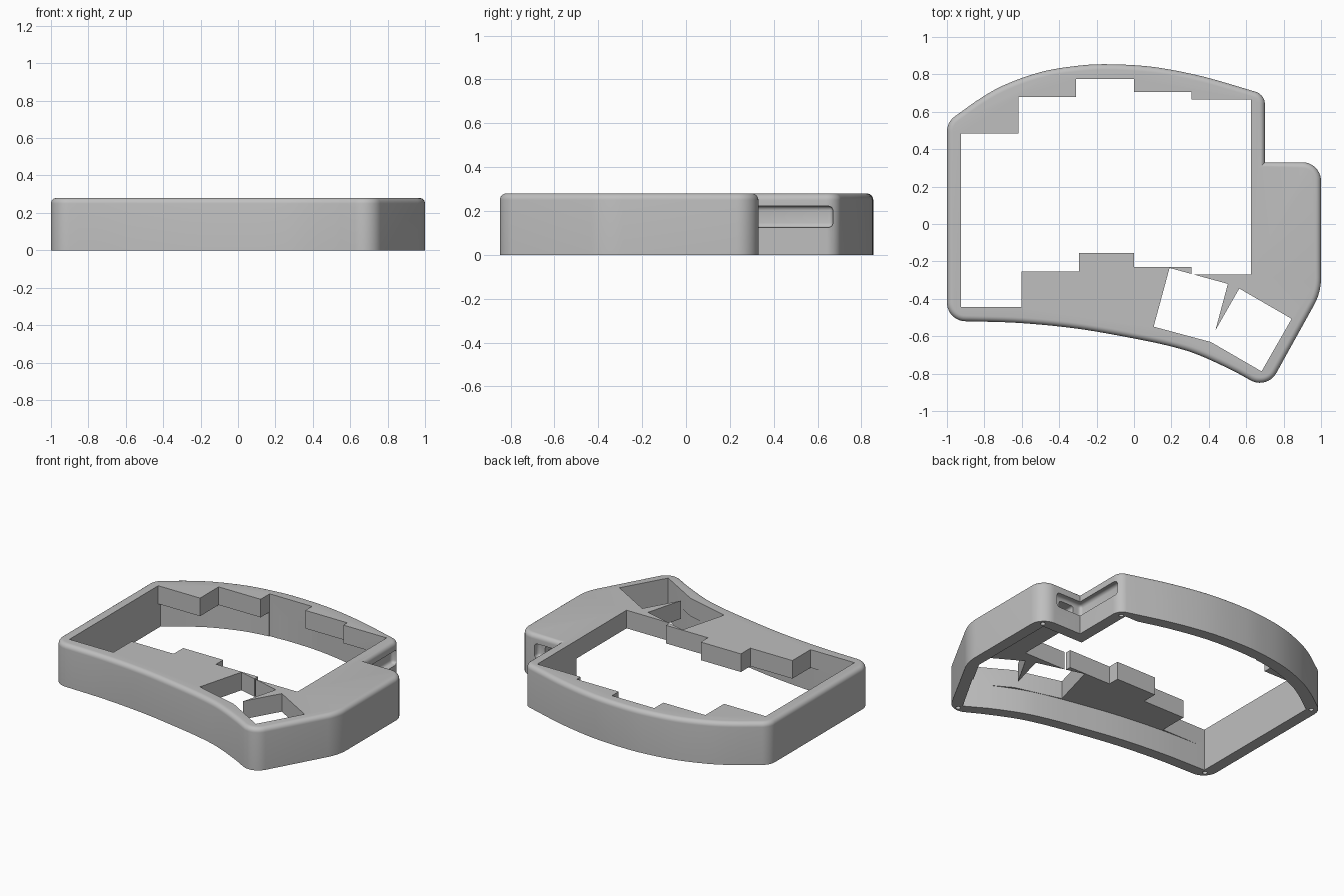
import bpy, bmesh, math
from mathutils import Vector

cube = bpy.data.objects.get("Cube")
if cube:
    bpy.data.objects.remove(cube, do_unlink=True)

HEIGHT, WALL, FILLET, CEILING = 0.28, 0.075, 0.03, 0.16

grey = bpy.data.materials.new("light_grey")
grey.use_nodes = True
grey.diffuse_color = (0.52, 0.52, 0.52, 1)
grey.node_tree.nodes["Principled BSDF"].inputs["Base Color"].default_value = (0.52, 0.52, 0.52, 1)


def curve(points, steps=6):
    """Smooth curve through the points; the first and last only set the tangents."""
    p = [Vector(q) for q in points]
    out = []
    for a, b, c, d in zip(p, p[1:], p[2:], p[3:]):
        for i in range(steps):
            t = i / steps
            out.append(0.5 * (2 * b + (c - a) * t + (2 * a - 5 * b + 4 * c - d) * t ** 2
                              + (3 * b - a - 3 * c + d) * t ** 3))
    return out + [p[-2]]


def round_corners(path, steps=10):
    """Replace each corner that has a radius by an arc."""
    out = []
    for i, (p, r) in enumerate(path):
        if r == 0:
            out.append(p)
            continue
        u = (path[i - 1][0] - p).normalized()
        v = (path[(i + 1) % len(path)][0] - p).normalized()
        half = u.angle(v) / 2
        centre = p + (u + v).normalized() * r / math.sin(half)
        start = p + u * r / math.tan(half) - centre
        end = p + v * r / math.tan(half) - centre
        sweep = math.pi - 2 * half
        for k in range(steps + 1):
            t = k / steps
            out.append(centre + (start * math.sin((1 - t) * sweep)
                                 + end * math.sin(t * sweep)) / math.sin(sweep))
    return out


def inset(points, distance):
    """Move a clockwise outline inwards with mitred corners."""
    out = []
    for i, p in enumerate(points):
        a = (p - points[i - 1]).normalized()
        b = (points[(i + 1) % len(points)] - p).normalized()
        n, m = Vector((a.y, -a.x)), Vector((b.y, -b.x))
        out.append(p + (n + m) * distance / (1 + n.dot(m)))
    return out


def make_object(name, bm):
    bmesh.ops.recalc_face_normals(bm, faces=bm.faces)
    mesh = bpy.data.meshes.new(name)
    bm.to_mesh(mesh)
    bm.free()
    mesh.materials.append(grey)
    obj = bpy.data.objects.new(name, mesh)
    bpy.context.collection.objects.link(obj)
    return obj


def loft(name, rings):
    """Solid from equal outlines stacked at given heights."""
    bm = bmesh.new()
    loops = [[bm.verts.new((p[0], p[1], z)) for p in pts] for pts, z in rings]
    for low, high in zip(loops, loops[1:]):
        for i in range(len(low)):
            bm.faces.new((low[i - 1], low[i], high[i], high[i - 1]))
    bm.faces.new(loops[0])
    bm.faces.new(loops[-1])
    return make_object(name, bm)


def prism(name, points, bottom, top):
    return loft(name, [(points, bottom), (points, top)])


def soft_box(name, low, high, radius):
    bm = bmesh.new()
    bmesh.ops.create_cube(bm, size=1)
    for v in bm.verts:
        v.co = [l + (c + 0.5) * (h - l) for c, l, h in zip(v.co, low, high)]
    bmesh.ops.bevel(bm, geom=bm.edges[:], offset=radius, segments=4, profile=0.5, affect='EDGES')
    return make_object(name, bm)


def cut(target, cutter):
    cutter.hide_render = True
    mod = target.modifiers.new("cut", 'BOOLEAN')
    mod.operation, mod.solver, mod.object = 'DIFFERENCE', 'EXACT', cutter
    bpy.context.view_layer.objects.active = target
    bpy.ops.object.modifier_apply(modifier=mod.name)
    bpy.data.objects.remove(cutter, do_unlink=True)


# Outline, clockwise: left side, arched back, stepped right side, curved front
front_left, back_left = (-1, -0.518), (-1, 0.545)
back_right, thumb_corner = (0.7, 0.692), (0.712, -0.885)
back = curve([back_left, (-0.85, 0.653), (-0.7, 0.74), (-0.5, 0.812), (-0.3, 0.846), (-0.13, 0.854),
              (0.1, 0.84), (0.35, 0.793), (0.58, 0.728), back_right])
front = curve([thumb_corner, (0.55, -0.795), (0.35, -0.702), (0.2, -0.655), (0, -0.612),
               (-0.3, -0.56), (-0.6, -0.53), (-0.85, -0.521), front_left])
path = [(front_left, 0.1), (back_left, 0.1)] + [(p, 0) for p in back]
path += [(back_right, 0.07), ((0.7, 0.33), 0), ((1, 0.33), 0.1), ((1, -0.366), 0.3), (thumb_corner, 0.1)]
path += [(p, 0) for p in front]
path = [(Vector(p), r) for p, r in path]
outline = round_corners(path)

# Case body with a rounded top edge
rings = [(outline, 0)]
for k in range(7):
    a = k / 6 * math.pi / 2
    rings.append((inset(outline, FILLET * (1 - math.cos(a))), HEIGHT - FILLET * (1 - math.sin(a))))
case = loft("case", rings)

# Hollow underside
cut(case, prism("cavity", inset([p for p, r in path], WALL), -0.1, CEILING))

# Stepped main opening: columns given as left, right, bottom, top
columns = [(-0.925, -0.61, -0.445, 0.485), (-0.61, -0.302, -0.255, 0.68), (-0.302, 0, -0.155, 0.775),
           (0, 0.308, -0.23, 0.705), (0.308, 0.625, -0.27, 0.665)]
upper, lower = [], []
for i, (x0, x1, y0, y1) in enumerate(columns):
    # the lower steps sit slightly off the upper ones
    left = x0 + 0.008 if i == 1 else x0 - 0.008 if i == 2 else x0
    upper += [(x0 - 0.008 if 0 < i < 3 else x0, y1), (x1 - 0.008 if i < 2 else x1, y1)]
    lower += [(x0 + 0.008 if 0 < i < 3 else x0, y0), (x1 + 0.008 if i < 2 else x1, y0)]
cut(case, prism("main_opening", upper + lower[::-1], -0.1, 0.4))

# Two tilted thumb openings
cut(case, prism("inner_thumb_opening",
                [(0.19, -0.235), (0.502, -0.32), (0.418, -0.633), (0.105, -0.549)], -0.1, 0.4))
cut(case, prism("outer_thumb_opening",
                [(0.563, -0.345), (0.843, -0.507), (0.682, -0.788), (0.402, -0.626)], -0.1, 0.4))

# Cable groove, plug recess and socket hole at the step
cut(case, soft_box("cable_groove", (0.66, 0.29, 0.125), (0.8, 0.67, 0.222), 0.02))
cut(case, soft_box("plug_recess", (0.67, 0.29, 0.125), (0.88, 0.42, 0.222), 0.02))
cut(case, soft_box("socket_hole", (0.72, 0.2, 0.145), (0.83, 0.32, 0.2), 0.015))

# Screw holes in the bottom rim
for x, y in [(-0.948, -0.467), (-0.95, 0.525), (0.652, 0.657), (0.948, 0.278), (0.69, -0.822)]:
    ring = [(x + 0.015 * math.cos(k * math.pi / 8), y + 0.015 * math.sin(k * math.pi / 8))
            for k in range(16)]
    cut(case, prism("screw_hole", ring, -0.05, 0.1))

bpy.ops.object.select_all(action='DESELECT')
case.select_set(True)
bpy.context.view_layer.objects.active = case
bpy.ops.object.shade_smooth_by_angle(angle=math.radians(30))
